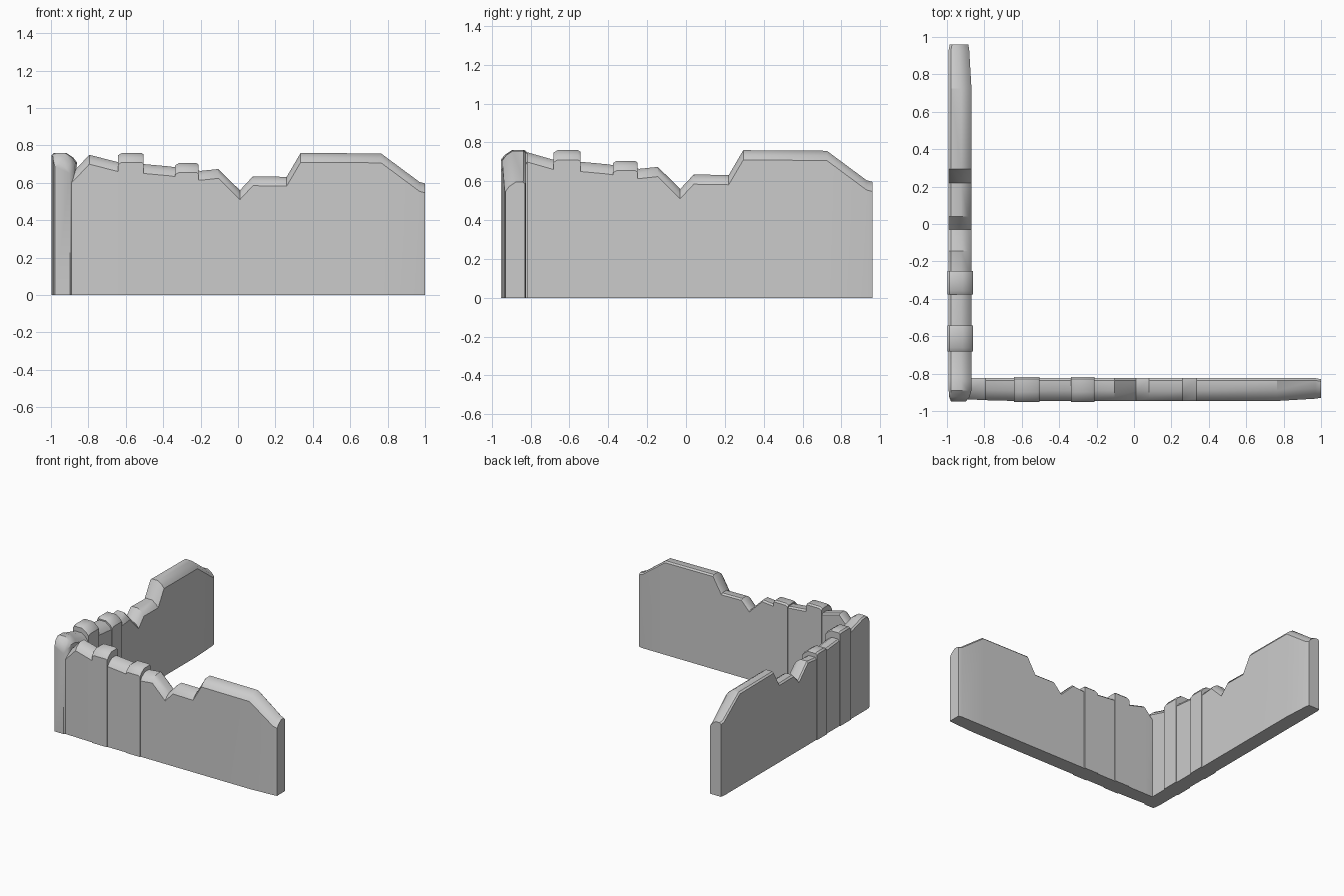
import bpy, bmesh
from mathutils import Vector

if "Cube" in bpy.data.objects:
    bpy.data.objects.remove(bpy.data.objects["Cube"])

# Placement of a wall strip: u runs along the wall, v runs through its thickness
def front(u, v, z):
    return Vector((u, -0.946 + v, z))

def side(u, v, z):
    return Vector((-0.869 - v, u - 0.04, z))

def section(z, inset_a=0.0, inset_b=0.0, thick=0.122, drop=0.05):
    # upright slab with a broad chamfer on one face and a small one on the other
    a, b = inset_a, thick - inset_b
    return [(a, 0), (a, z - drop), (a + 0.018, z - drop * 0.5),
            (a + 0.055, z), (b - 0.012, z), (b, z - 0.012), (b, 0)]

def loft(name, stations, place):
    bm = bmesh.new()
    rings = []
    for u, pts in stations:
        rings.append([bm.verts.new(place(u, v, z)) for v, z in pts])
    n = len(rings[0])
    for r, s in zip(rings, rings[1:]):
        for i in range(n):
            j = (i + 1) % n
            bm.faces.new((r[i], s[i], s[j], r[j]))
    bm.faces.new(rings[0])
    bm.faces.new(rings[-1][::-1])
    bmesh.ops.recalc_face_normals(bm, faces=bm.faces[:])
    mesh = bpy.data.meshes.new(name)
    bm.to_mesh(mesh)
    bm.free()
    ob = bpy.data.objects.new(name, mesh)
    bpy.context.collection.objects.link(ob)
    bpy.context.view_layer.objects.active = ob
    ob.select_set(True)
    bpy.ops.object.shade_smooth_by_angle(angle=0.6)
    ob.select_set(False)
    return ob

# Broken top edge shared by both walls: position, height, face insets
skyline = [(-0.64, 0.71, 0, 0), (-0.50, 0.70, 0, 0), (-0.37, 0.688, 0, 0),
           (-0.20, 0.664, 0, 0), (-0.105, 0.674, 0, 0), (0.01, 0.56, 0, 0),
           (0.08, 0.635, 0, 0), (0.26, 0.632, 0, 0), (0.335, 0.76, 0, 0),
           (0.765, 0.757, 0, 0), (0.97, 0.605, 0.012, 0),
           (1.0, 0.597, 0.017, 0.006)]
front_start = [(-0.94, 0.60, 0.01, 0.01), (-0.87, 0.67, 0.008, 0),
               (-0.795, 0.75, 0.004, 0)]
side_start = [(-0.908, 0.70, 0.03, 0.012), (-0.885, 0.735, 0.01, 0.003),
              (-0.85, 0.76, 0, 0), (-0.80, 0.758, 0, 0), (-0.78, 0.75, 0, 0)]

for label, place, start in (("front", front, front_start), ("side", side, side_start)):
    loft(label + "_wall",
         [(u, section(z, a, b)) for u, z, a, b in start + skyline], place)

    # Full-height posts standing slightly proud of the wall
    for k, (u0, u1, top) in enumerate(((-0.641, -0.504, 0.76), (-0.337, -0.21, 0.705))):
        def shifted(u, v, z, p=place):
            return p(u, v - 0.007, z)
        loft(f"{label}_post_{k + 1}",
             [(u0, section(top - 0.012, thick=0.136)),
              (u0 + 0.02, section(top, thick=0.136)),
              (u1 - 0.012, section(top, thick=0.136)),
              (u1, section(top - 0.008, thick=0.136))], shifted)
